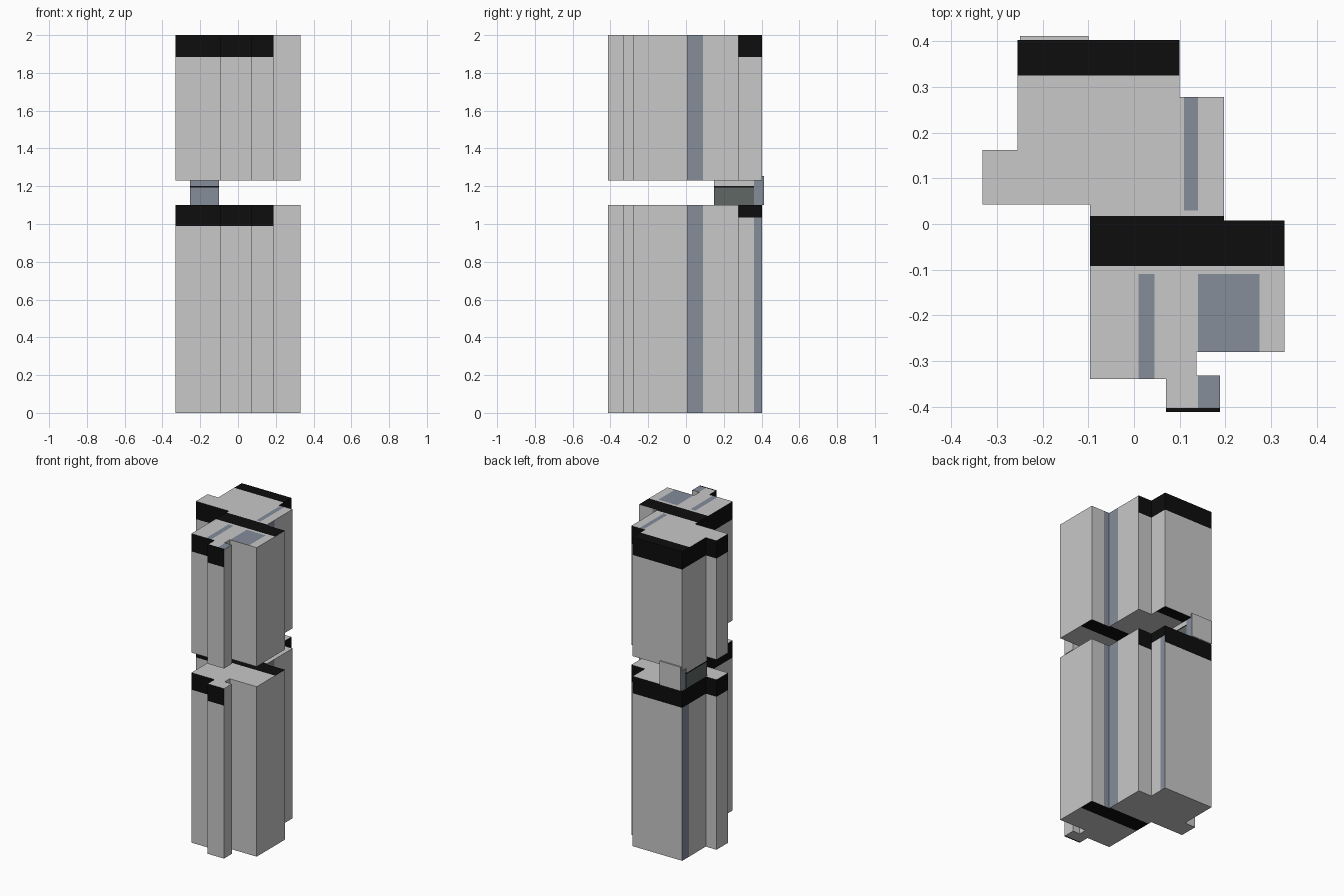
import bpy, bmesh

if "Cube" in bpy.data.objects:
    bpy.data.objects.remove(bpy.data.objects["Cube"])

def material(name, rgb):
    m = bpy.data.materials.new(name)
    m.diffuse_color = (*rgb, 1)
    m.use_nodes = True
    m.node_tree.nodes["Principled BSDF"].inputs["Base Color"].default_value = m.diffuse_color
    return m

GREY, BLACK, BLUE, DARK = range(4)
MATS = [material("light grey", (0.58, 0.58, 0.58)),
        material("black", (0.004, 0.004, 0.004)),
        material("slate blue", (0.235, 0.266, 0.323)),
        material("dark grey", (0.112, 0.136, 0.13))]

# Stepped floor plan shared by both tower sections
PLAN = [(-.255, .403), (-.255, .162), (-.332, .162), (-.332, .043), (-.096, .043),
        (-.096, -.34), (.07, -.34), (.07, -.412), (.188, -.412), (.188, -.332),
        (.137, -.332), (.137, -.28), (.33, -.28), (.33, .008), (.197, .008),
        (.197, .278), (.10, .278), (.10, .403)]

def prism(name, plan, z0, z1, cuts, rule):
    """Extrude a plan, cut it along axis planes and colour each face by rule."""
    bm = bmesh.new()
    base = bm.faces.new([bm.verts.new((x, y, z0)) for x, y in plan])
    top = bmesh.ops.extrude_face_region(bm, geom=[base], use_keep_orig=True)["geom"]
    for v in top:
        if isinstance(v, bmesh.types.BMVert):
            v.co.z = z1
    bmesh.ops.recalc_face_normals(bm, faces=bm.faces)
    bmesh.ops.triangulate(bm, faces=bm.faces)
    for axis, values in enumerate(cuts):
        normal = [0, 0, 0]
        normal[axis] = 1
        for value in values:
            bmesh.ops.bisect_plane(bm, geom=bm.verts[:] + bm.edges[:] + bm.faces[:],
                                   plane_co=[value * n for n in normal],
                                   plane_no=normal, dist=1e-5)
    bm.normal_update()
    for f in bm.faces:
        f.material_index = rule(f.calc_center_median(), f.normal)
    me = bpy.data.meshes.new(name)
    bm.to_mesh(me)
    bm.free()
    for m in MATS:
        me.materials.append(m)
    ob = bpy.data.objects.new(name, me)
    bpy.context.collection.objects.link(ob)
    return ob

def inside(c, x0, x1, y0, y1):
    return x0 < c.x < x1 and y0 < c.y < y1

def section_rule(upper):
    def rule(c, n):
        # Roof and underside: black strips, slate roof patches
        if abs(n.z) > .5:
            roof = upper and n.z > 0
            if -.092 < c.y < .018 and c.x > -.096:
                return BLACK
            if upper and c.y > .325:
                return BLACK
            if (roof or (not upper and n.z < 0)) and c.y < -.403:
                return BLACK
            if roof and (inside(c, .14, .275, -.28, -.11) or inside(c, .01, .045, -.34, -.11)
                         or inside(c, .11, .14, .03, .278) or inside(c, .14, .19, -.403, -.332)):
                return BLUE
            return GREY
        # Walls: slate strips in the recesses
        if n.x > .5 and abs(c.x - .197) < .005 and c.y < .09:
            return BLUE
        if n.y > .5 and abs(c.y - .008) < .005 and c.x < .235:
            return BLUE
        # Walls: black band under the roof, except on the right-hand wing
        plain = c.x > .12 and (n.x > .5 or -.4 < c.y < .1)
        low = 1.885 if upper else (1.035 if n.x > .5 and c.y > .27 else .99)
        if c.z > low and not plain:
            return BLACK
        if not upper and (n.x > .5 and c.y > .36 or n.x < -.5 and c.x < -.2 and c.y > .336):
            return BLUE
        return GREY
    return rule

XC = [.01, .045, .11, .14, .235, .275]
YC = [-.403, -.11, -.092, .018, .03, .09, .325, .336, .36]
prism("lower_section", PLAN, 0, 1.10, (XC, YC, [.99, 1.035]), section_rule(False))
prism("upper_section", PLAN, 1.23, 2.0, (XC, YC, [1.885]), section_rule(True))

def box(x0, x1, y0, y1):
    return [(x0, y0), (x1, y0), (x1, y1), (x0, y1)]

# Connecting core: dark sides, slate front, thin black line
def core_rule(c, n):
    if 1.192 < c.z < 1.2:
        return BLACK
    if n.y < -.5:
        return BLUE
    return GREY if c.z > 1.2 else DARK

prism("connecting_core", box(-.255, -.10, .147, .36), 1.10, 1.23,
      ([], [], [1.192, 1.2]), core_rule)

# Back plate closing the core, proud of the back wall
prism("core_back_plate", box(-.25, -.10, .36, .412), 1.10, 1.255, ([], [], []),
      lambda c, n: BLUE if abs(n.x) > .5 else GREY)
